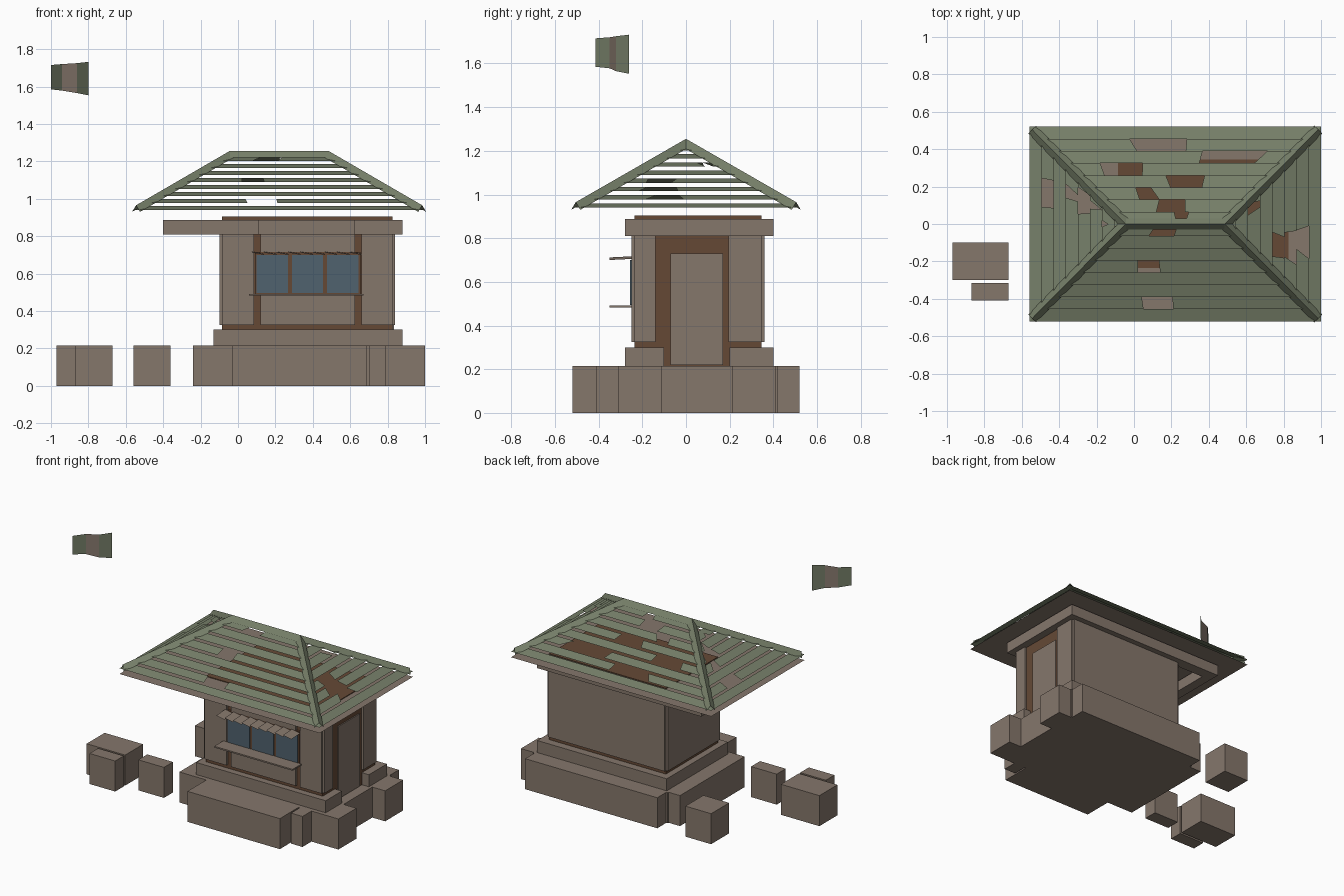
import bpy, random
from mathutils import Vector

random.seed(4)
cube = bpy.data.objects.get("Cube")
if cube:
    bpy.data.objects.remove(cube)


def material(name, r, g, b):
    m = bpy.data.materials.new(name)
    m.use_nodes = True
    m.diffuse_color = (r, g, b, 1)
    m.node_tree.nodes["Principled BSDF"].inputs["Base Color"].default_value = (r, g, b, 1)
    return m


STONE = material("warm grey brown", 0.235, 0.184, 0.148)
RUST = material("rust brown", 0.130, 0.066, 0.036)
GREEN = material("moss green", 0.183, 0.215, 0.142)
GLASS = material("slate blue", 0.080, 0.122, 0.156)


def mesh(name, verts, faces, *mats):
    data = bpy.data.meshes.new(name)
    data.from_pydata([tuple(v) for v in verts], [], faces)
    for m in mats:
        data.materials.append(m)
    obj = bpy.data.objects.new(name, data)
    bpy.context.collection.objects.link(obj)
    return obj


def box(name, x, y, z, mat):
    verts = [(a, b, c) for a in x for b in y for c in z]
    faces = [(0, 1, 3, 2), (4, 6, 7, 5), (0, 4, 5, 1),
             (2, 3, 7, 6), (0, 2, 6, 4), (1, 5, 7, 3)]
    return mesh(name, verts, faces, mat)


def quads(name, groups, mat):
    verts = [v for g in groups for v in g]
    return mesh(name, verts, [tuple(range(i, i + 4)) for i in range(0, len(verts), 4)], mat)


# Ground stones
LOW = (0, 0.215)
stones = {
    "base_core": ((-0.15, 0.9), (-0.31, 0.42)),
    "front_base_block": ((-0.03, 0.69), (-0.52, -0.31)),
    "small_front_block": ((0.7, 0.79), (-0.41, -0.31)),
    "right_front_block": ((0.79, 1.0), (-0.31, -0.11)),
    "right_back_block": ((0.8, 1.0), (0.21, 0.41)),
    "back_base_block": ((-0.14, 0.89), (0.42, 0.52)),
    "left_base_block": ((-0.24, -0.15), (-0.31, 0.41)),
    "loose_block_large": ((-0.97, -0.67), (-0.3, -0.1)),
    "loose_block_small": ((-0.87, -0.67), (-0.41, -0.315)),
    "loose_block_front": ((-0.56, -0.36), (-0.31, -0.21)),
    "loose_block_back": ((-0.56, -0.36), (0.32, 0.52)),
}
for name, (x, y) in stones.items():
    box(name, x, y, LOW, STONE)

# Upper plinth, open at the doorway
STEP = (0.215, 0.3)
box("plinth", (-0.13, 0.815), (-0.28, 0.4), STEP, STONE)
box("plinth_front_end", (0.815, 0.88), (-0.28, -0.1), STEP, STONE)
box("plinth_back_end", (0.815, 0.88), (0.2, 0.4), STEP, STONE)

# Timber core with thin wall panels leaving its corners and foot showing
box("timber_core", (-0.085, 0.825), (-0.235, 0.345), (0.215, 0.905), RUST)
WALL = (0.325, 0.81)
FRONT = (-0.25, -0.235)
box("back_wall", (-0.085, 0.825), (0.345, 0.36), WALL, STONE)
box("left_wall", (-0.1, -0.085), (-0.235, 0.345), WALL, STONE)
box("right_wall_front", (0.825, 0.84), (-0.235, -0.14), WALL, STONE)
box("right_wall_back", (0.825, 0.84), (0.195, 0.345), WALL, STONE)
box("front_wall_left", (-0.085, 0.085), FRONT, WALL, STONE)
box("front_wall_right", (0.66, 0.825), FRONT, WALL, STONE)
box("front_wall_below_window", (0.12, 0.625), FRONT, (0.325, 0.485), STONE)
box("front_wall_above_window", (0.12, 0.625), FRONT, (0.715, 0.81), STONE)
box("door", (0.825, 0.833), (-0.07, 0.17), (0.22, 0.73), STONE)

# Window panes, sill and slatted awning
box("window_frame", (0.09, 0.655), (-0.25, -0.235), (0.485, 0.715), RUST)
for i in range(3):
    x = 0.1 + i * 0.1875
    box(f"window_pane_{i + 1}", (x, x + 0.168), (-0.257, -0.25), (0.495, 0.7), GLASS)
box("window_sill", (0.06, 0.67), (-0.35, -0.25), (0.482, 0.492), STONE)
slats = []
for i in range(9):
    x = 0.075 + i * 0.065
    slats.append([(x, -0.25, 0.717), (x, -0.35, 0.712), (x + 0.065, -0.35, 0.7), (x + 0.065, -0.25, 0.705)])
quads("awning_slats", slats, STONE)

# Top beams, with an open frame past the left wall
BEAM = (0.81, 0.887)
box("beam_front_left", (-0.4, 0.11), (-0.28, -0.2), BEAM, STONE)
box("beam_front_middle", (0.11, 0.62), (-0.27, -0.2), BEAM, STONE)
box("beam_front_right", (0.62, 0.88), (-0.28, -0.2), BEAM, STONE)
box("beam_back", (-0.4, 0.88), (0.32, 0.4), BEAM, STONE)
box("beam_right", (0.8, 0.88), (-0.2, 0.32), BEAM, STONE)
box("beam_left_wall", (-0.13, -0.05), (-0.2, 0.32), BEAM, STONE)
box("beam_left_end", (-0.4, -0.33), (-0.2, 0.32), BEAM, STONE)

# Flat soffit below the roof
CX, HX, HY = 0.22, 0.78, 0.52
quads("soffit", [[(CX - HX, -HY, 0.9), (CX + HX, -HY, 0.9),
                  (CX + HX, HY, 0.9), (CX - HX, HY, 0.9)]], STONE)

# Hipped roof of stepped, broken slats
ROWS, RUN, RISE = 8, 0.065, 0.0375


def slope(name, half_along, half_across, place):
    groups = []
    for i in range(ROWS):
        d = i * RUN
        z = 0.94 + i * RISE
        half = half_along - d
        spans = [(-1, 1)]
        if i > 0 and random.random() < 0.75:
            c, w = random.uniform(-0.6, 0.6), random.uniform(0.08, 0.28)
            spans = [(-1, c - w), (c + w, 1)]
        for a, b in spans:
            inner = half - RUN
            skew = random.uniform(-0.03, 0.03)
            ia = a * inner + (skew if a > -1 else 0)
            ib = b * inner + (skew if b < 1 else 0)
            across, far = half_across - d, half_across - d - RUN
            groups.append([place(a * half, across, z), place(b * half, across, z),
                           place(ib, far, z + 0.02), place(ia, far, z + 0.02)])
    quads(name, groups, GREEN)


slope("front_roof_slats", HX, HY, lambda u, v, z: (CX + u, -v, z))
slope("back_roof_slats", HX, HY, lambda u, v, z: (CX - u, v, z))
slope("right_roof_slats", HY, HX, lambda u, v, z: (CX + v, u, z))
slope("left_roof_slats", HY, HX, lambda u, v, z: (CX - v, -u, z))


# Folded caps on the ridge and hips
def cap(name, start, end):
    p, q = Vector(start), Vector(end)
    side = (q - p).cross(Vector((0, 0, 1))).normalized() * 0.03
    drop = Vector((0, 0, -0.035))
    quads(name, [[p, q, q + s + drop, p + s + drop] for s in (side, -side)], GREEN)


RX = HX - HY + 0.005
cap("ridge_cap", (CX - RX, 0, 1.255), (CX + RX, 0, 1.255))
for sx, xname in ((-1, "left"), (1, "right")):
    for sy, yname in ((-1, "front"), (1, "back")):
        cap(f"{yname}_{xname}_hip_cap", (CX + sx * RX, 0, 1.255),
            (CX + sx * 0.765, sy * 0.505, 0.965))

# Floating striped panel
profile = [(-1, -0.415, 1.585, 1.715), (-0.94, -0.35, 1.578, 1.72),
           (-0.86, -0.32, 1.565, 1.725), (-0.8, -0.26, 1.553, 1.732)]
verts = [(x, y, z) for x, y, low, high in profile for z in (low, high)]
flag = mesh("floating_panel", verts, [(0, 2, 3, 1), (2, 4, 5, 3), (4, 6, 7, 5)], GREEN, STONE)
flag.data.polygons[1].material_index = 1
